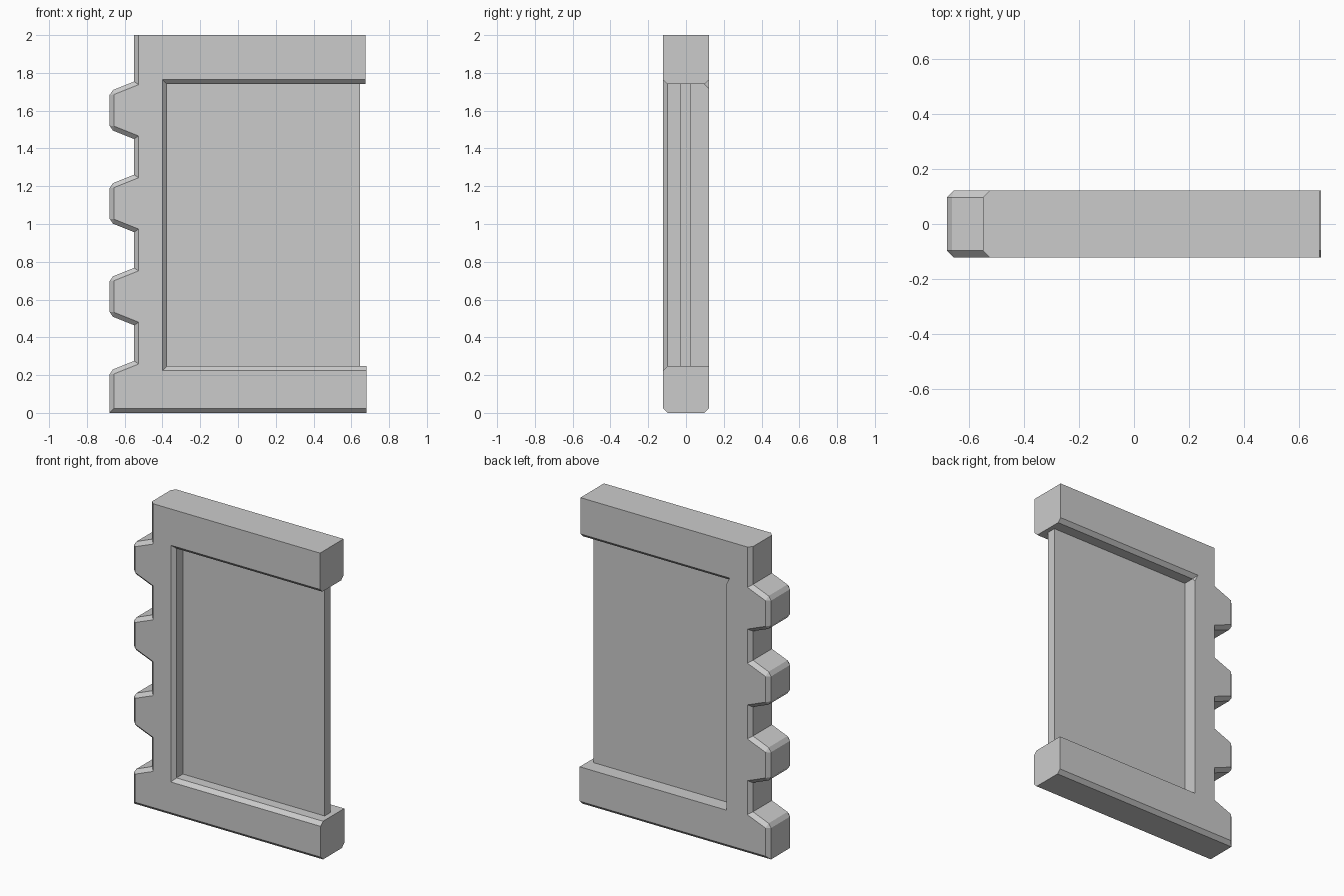
import bpy, bmesh
from mathutils import Vector

if "Cube" in bpy.data.objects:
    bpy.data.objects.remove(bpy.data.objects["Cube"])

H, C = 0.121, 0.024  # half depth, chamfer width


def finish(bm, name):
    bmesh.ops.remove_doubles(bm, verts=bm.verts, dist=1e-5)
    bmesh.ops.recalc_face_normals(bm, faces=bm.faces)
    me = bpy.data.meshes.new(name)
    bm.to_mesh(me)
    bm.free()
    ob = bpy.data.objects.new(name, me)
    bpy.context.collection.objects.link(ob)
    return ob


def inset(poly, widths):
    """Move each edge of a counter-clockwise outline inward by its own width."""
    n, out = len(poly), []
    for i in range(n):
        a = (poly[i] - poly[i - 1]).normalized()
        b = (poly[(i + 1) % n] - poly[i]).normalized()
        na, nb = Vector((-a.y, a.x)), Vector((-b.y, b.x))
        da, db = widths[i - 1], widths[i]
        det = na.x * nb.y - na.y * nb.x
        out.append(poly[i] + Vector((da * nb.y - db * na.y,
                                     db * na.x - da * nb.x)) / det)
    return out


# frame outline (x, z): open bracket with teeth down the left side
pts = [(0.68, 0), (0.68, 0.248), (-0.375, 0.248), (-0.375, 1.74),
       (0.675, 1.74), (0.675, 2), (-0.55, 2)]
split = {3}  # corners that become two points
tips = set()
for k in range(4):
    z = 1.602 - 0.493 * k
    tooth = [(-0.55, z + 0.152), (-0.68, z + 0.1)]
    tips.add(len(pts) + 1)
    if k < 3:
        tips.add(len(pts) + 2)
        tooth += [(-0.68, z - 0.1), (-0.55, z - 0.152)]
    pts += tooth
pts.append((-0.68, 0))
poly = [Vector(p) for p in pts]
n = len(poly)
front = inset(poly, [0, C, C, C, 0, 0] + [C] * (n - 6))
back = inset(poly, [0, 0, 0, C, 0, 0] + [C] * (n - 6))

# four matching rings through the depth
rings = [[], [], [], []]
for i, p in enumerate(poly):
    count = 2 if i in tips | split else 1
    mids, ends = [p] * count, [back[i]] * count
    if i in tips:
        u = (poly[i - 1] - p).normalized()
        v = (poly[(i + 1) % n] - p).normalized()
        mids = [p + u * C * 0.8, p + v * C * 0.8]
    if i in split:
        ends = [p + Vector((0, -C)), p + Vector((-C, C))]
    for ring, values in zip(rings, ([front[i]] * count, mids, mids, ends)):
        ring.extend(values)

bm = bmesh.new()
vr = [[bm.verts.new((p.x, y, p.y)) for p in ring]
      for ring, y in zip(rings, (-H, C - H, H - C, H))]
m = len(vr[0])
for a, b in zip(vr, vr[1:]):
    for i in range(m):
        j = (i + 1) % m
        bm.faces.new((a[i], a[j], b[j], b[i]))
bm.faces.new(vr[0])
bm.faces.new(vr[3][::-1])
finish(bm, "toothed_frame")

# thin panel set into the frame
bm = bmesh.new()
bmesh.ops.create_cube(bm, size=1)
bmesh.ops.scale(bm, vec=(1.035, 0.058, 1.53), verts=bm.verts)
bmesh.ops.translate(bm, vec=(0.1275, -0.002, 0.995), verts=bm.verts)
finish(bm, "inset_panel")
